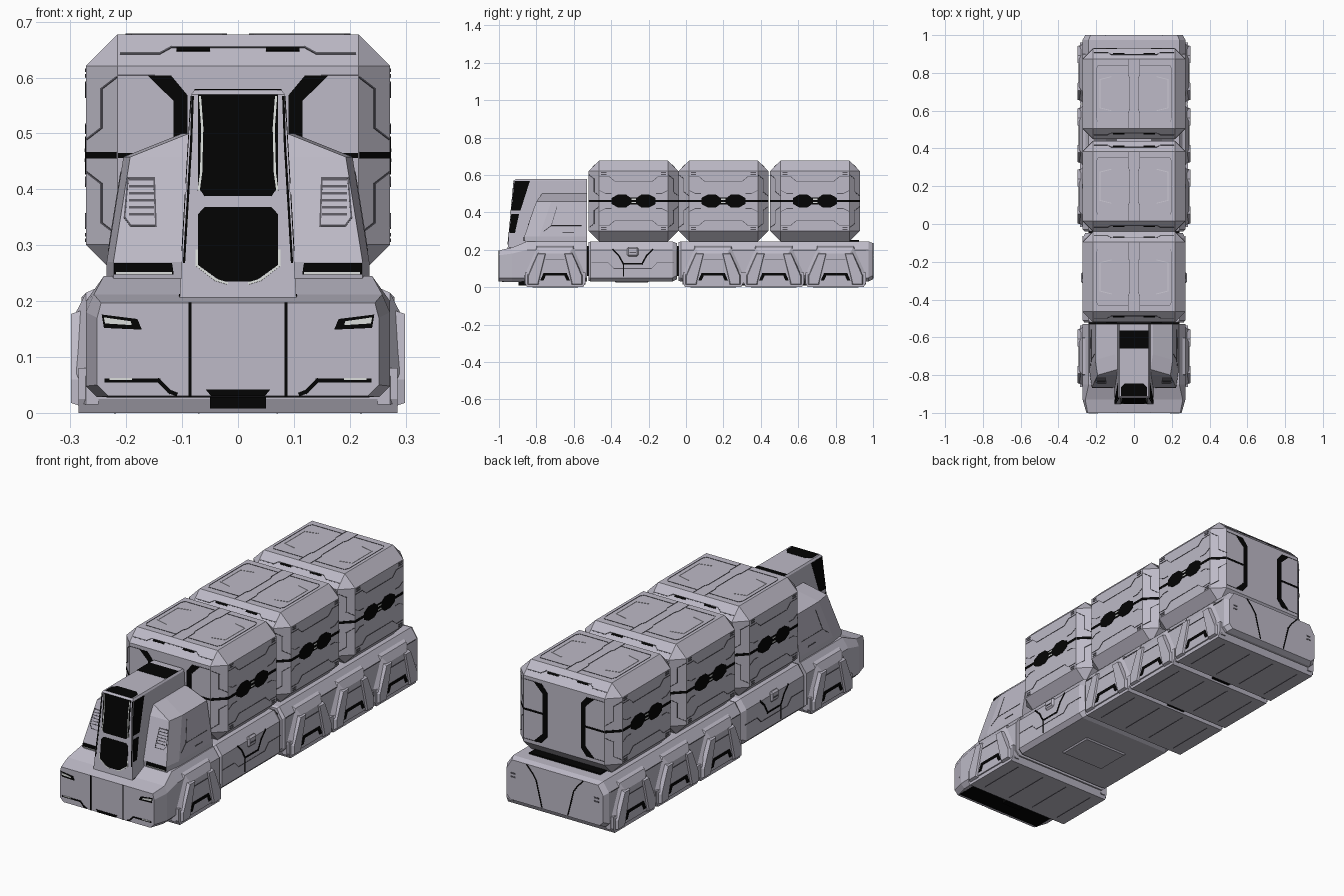
import bpy, bmesh
from mathutils import Vector

if "Cube" in bpy.data.objects:
    bpy.data.objects.remove(bpy.data.objects["Cube"])


def material(name, r, g, b):
    m = bpy.data.materials.new(name)
    m.use_nodes = True
    m.diffuse_color = (r, g, b, 1)
    bsdf = m.node_tree.nodes["Principled BSDF"]
    bsdf.inputs["Base Color"].default_value = (r, g, b, 1)
    bsdf.inputs["Roughness"].default_value = 0.7
    return m


GREY = material("hull grey", 0.51, 0.49, 0.57)
SEAM = material("seam dark grey", 0.1, 0.096, 0.115)
BLACK = material("glass black", 0.001, 0.001, 0.001)
PALE = material("pale trim", 0.72, 0.74, 0.72)
MARK = material("light grey marking", 0.62, 0.6, 0.67)


def finish(name, bm, mat, mirror=False):
    bmesh.ops.recalc_face_normals(bm, faces=bm.faces)
    me = bpy.data.meshes.new(name)
    bm.to_mesh(me)
    bm.free()
    me.materials.append(mat)
    ob = bpy.data.objects.new(name, me)
    bpy.context.collection.objects.link(ob)
    if mirror:
        ob.modifiers.new("mirror", 'MIRROR').use_mirror_merge = False
    return ob


def loft(bm, rings):
    """Skin a stack of equal point rings and cap both ends."""
    vs = [[bm.verts.new(p) for p in r] for r in rings]
    n = len(vs[0])
    for a, b in zip(vs, vs[1:]):
        for i in range(n):
            j = (i + 1) % n
            bm.faces.new((a[i], a[j], b[j], b[i]))
    bm.faces.new(vs[0][::-1])
    bm.faces.new(vs[-1])


def solid(name, rings, mat, mirror=False):
    bm = bmesh.new()
    loft(bm, rings)
    return finish(name, bm, mat, mirror)


def block(name, x, y, z, mat, bevel=0.0, mirror=False):
    ring = [(x[0], y[0]), (x[1], y[0]), (x[1], y[1]), (x[0], y[1])]
    ob = solid(name, [[(a, b, h) for a, b in ring] for h in z], mat, mirror)
    if bevel:
        mod = ob.modifiers.new("chamfer", 'BEVEL')
        mod.width, mod.segments = bevel, 1


def plates(name, frame, polys, mat, mirror=True, t=0.0015):
    """Thin plates drawn as 2D polygons in a frame (origin, u, v)."""
    o, u, v = map(Vector, frame)
    n = u.cross(v).normalized() * t
    bm = bmesh.new()
    for poly in polys:
        pts = [o + u * a + v * b for a, b in poly]
        loft(bm, [[p - n for p in pts], [p + n for p in pts]])
    finish(name, bm, mat, mirror)


def stroke(pts, w=0.006):
    """Quads following a 2D polyline."""
    out = []
    for a, b in zip(pts, pts[1:]):
        a, b = Vector(a), Vector(b)
        d = (b - a).normalized() * w / 2
        s = Vector((-d.y, d.x))
        out.append([a - d + s, a - d - s, b + d - s, b + d + s])
    return out


def rect(a0, a1, b0, b1):
    return [(a0, b0), (a1, b0), (a1, b1), (a0, b1)]


def section(y, w, wt, z0, zs, z1):
    half = [(w - 0.02, z0), (w, z0 + 0.02), (w, zs), (wt, z1)]
    pts = half + [(-a, b) for a, b in reversed(half)]
    return [(a, y, b) for a, b in pts]


X, Y, Z = (1, 0, 0), (0, 1, 0), (0, 0, 1)


def side(x, y=0): return ((x, y, 0), Y, Z)
def front(y): return ((0, y, 0), X, Z)
def back(y): return ((0, y, 0), (-1, 0, 0), Z)
def top(z, y=0): return ((0, y, z), X, Y)


# Chassis: nose, middle and rear modules around a dark core
solid("nose_chassis", [section(-1.0, .252, .245, .03, .17, .197),
                       section(-.93, .272, .258, .028, .18, .212),
                       section(-.85, .272, .24, .03, .2, .245),
                       section(-.53, .272, .24, .03, .2, .245)], GREY)
for name, y0, y1 in (("middle_chassis", -.522, -.048), ("rear_chassis", -.04, 1.0)):
    solid(name, [section(y0, .262, .235, .035, .195, .24),
                 section(y0 + .012, .272, .24, .03, .2, .245),
                 section(y1 - .025, .272, .24, .03, .2, .245),
                 section(y1, .258, .23, .042, .19, .235)], GREY)
block("chassis_core", (-.24, .24), (-.6, .05), (.06, .22), BLACK)
block("rear_deck_strip", (-.19, .19), (.87, .925), (.235, .252), BLACK)
block("belly_hatch", (-.12, .12), (-.38, -.2), (.024, .04), GREY, .006)

# Chassis seams
plates("middle_side_seams", side(.272, -.285),
       stroke([(-.105, .2), (-.075, .17), (-.05, .125), (.05, .125), (.075, .17), (.105, .2)], .008)
       + stroke([(-.05, .125), (-.05, .06)], .005), BLACK)
plates("middle_side_thin_seams", side(.272, -.285),
       stroke([(-.22, .13), (-.13, .13), (-.1, .1), (-.05, .1)], .003)
       + stroke([(.22, .13), (.13, .13), (.1, .1), (-.05, .1)], .003), SEAM)
block("middle_side_handle", (.26, .28), (-.315, -.255), (.165, .215), GREY, .008, True)
plates("middle_handle_slot", side(.28, -.285), [rect(-.018, .018, .183, .189)], SEAM)
plates("rear_side_seam", side(.272), stroke([(-.02, .198), (.96, .198)], .004), SEAM)
plates("rear_end_seams", back(1.0),
       stroke([(.15, .232), (.12, .2), (.1, .17), (.085, .11), (.07, .05)]), BLACK)
plates("rear_end_lamps", back(1.0), [rect(.21, .235, .15, .157), rect(.21, .235, .167, .174)], SEAM)

# Wheel pods: full-width skids with sloped outer housings
for i, c in enumerate((-.70, .145, .47, .80)):
    pod = "pod_%d" % (i + 1)

    def ring(x, bot, up, z0, z1):
        return [(x, c - bot, z0), (x, c + bot, z0), (x, c + bot, z0 + .05),
                (x, c + up, z1), (x, c - up, z1), (x, c - bot, z0 + .05)]
    solid(pod + "_skid", [[(x, c + a, z) for a, z in
          ((-.15, 0), (.15, 0), (.162, .025), (.162, .08), (-.162, .08), (-.162, .025))]
          for x in (-.285, .285)], GREY)
    solid(pod + "_housing", [ring(.25, .163, .10, .015, .225), ring(.272, .163, .095, .015, .215),
                             ring(.29, .14, .075, .02, .18)], GREY, True)
    for s in (-1, 1):
        solid(pod + "_strut", [[(x, c + s * a, z) for a, z in
              ((.085 + k, .01 + k), (.15 - k, .01 + k), (.15 - k, .06), (.092, .185 - k), (.045 + k, .185 - k))]
              for x, k in ((.275, 0), (.299, .008))], GREY, True)
    plates(pod + "_slot", side(.291, c), [[(-.08, .035), (-.062, .035), (-.05, .062), (.05, .062),
           (.062, .035), (.08, .035), (.062, .076), (-.062, .076)]], BLACK)
    plates(pod + "_seams", side(.291, c), stroke([(-.05, .15), (.05, .15)], .003), SEAM)
    plates(pod + "_skid_seams", top(0, c), stroke([(.07, -.12), (.07, .12)], .003)
           + stroke([(.22, -.12), (.22, .12)], .003), SEAM)
for y in (-.86, .3075, .635):
    block("belly_clamp", (-.05, .05), (y - .035, y + .035), (.008, .05), BLACK)
plates("nose_underside", top(.029), [rect(-.235, .235, -.985, -.87)], BLACK, False)

# Nose details
plates("nose_seams", front(-1.0), stroke([(.086, .032), (.086, .195)], .005)
       + stroke([(.112, .034), (.122, .038), (.142, .058), (.235, .058)], .007), BLACK)
plates("nose_lower_trim", front(-1.001), [rect(.19, .23, .0585, .0625)], PALE)
plates("nose_intake", front(-1.0), [[(-.048, .03), (.048, .03), (.058, .042), (-.058, .042)]], BLACK, False)
plates("headlight_housing", front(-1.0),
       [[(.172, .149), (.24, .152), (.244, .176), (.18, .168)]], BLACK)
plates("headlight", front(-1.001), [[(.19, .157), (.238, .16), (.24, .171), (.192, .164)]], PALE)
plates("hood_seam", front(-.998), [rect(.09, .24, .191, .195)], BLACK)
plates("nose_side_mark", side(.265), [rect(-.95, -.91, .09, .1)], SEAM)


# Cab shoulders, sloping up to the central tower
def plan(z, w, yf, cx=.012, cy=.08):
    half = [(w, -.53), (w, yf + cy), (w - cx, yf)]
    return [(a, b, z) for a, b in half + [(-a, b) for a, b in reversed(half)]]


solid("cab_shoulders", [plan(.235, .235, -.86), plan(.27, .235, -.865),
                        plan(.458, .205, -.80), plan(.5, .1, -.77)], GREY)
slope = ((0, -.96, 0), X, (0, .351, 1))
plates("shoulder_grille", slope, [rect(.15, .195, .353 + k * .0125, .357 + k * .0125) for k in range(6)]
       + stroke([(.15, .335), (.192, .335), (.203, .35), (.197, .42), (.15, .42), (.147, .335)], .003), SEAM)
plates("shoulder_intake", front(-.866), [[(.115, .248), (.222, .248), (.222, .268), (.118, .268)]], BLACK)
plates("shoulder_intake_trim", front(-.867), [rect(.118, .218, .248, .252)], PALE)
shoulder = ((.278, 0, 0), Y, (-.16, 0, 1))
plates("shoulder_side_seams", shoulder, stroke([(-.76, .3), (-.72, .33), (-.56, .33)], .003)
       + stroke([(-.72, .33), (-.69, .43)], .003) + [rect(-.66, -.6, .29, .295)], SEAM)

# Central tower with glazing
solid("cab_tower", [[(-w, -.53, z), (w, -.53, z), (w, yf, z), (-w, yf, z)] for z, w, yf in
                    ((.195, .105, -.955), (.57, .0835, -.92), (.578, .078, -.912))], GREY)
face = ((0, -.9737, 0), X, (0, .0933, 1))
cheek = ((.1167, 0, 0), Y, (-.0587, 0, 1))
plates("upper_windscreen", face, [[(-.06, .388), (.06, .388), (.072, .405), (.072, .57),
       (-.072, .57), (-.072, .405)]], BLACK, False)
plates("lower_windscreen", face, [[(-.03, .235), (.03, .235), (.072, .265), (.072, .355), (.06, .368),
       (-.06, .368), (-.072, .355), (-.072, .265)]], BLACK, False)
plates("windscreen_trim", face, stroke([(.07, .4), (.066, .43), (.064, .51), (.068, .565)], .004)
       + stroke([(.02, .232), (.04, .238), (.074, .264), (.074, .29)], .004), PALE, t=.002)
plates("tower_edge_seams", face, stroke([(.0965, .27), (.084, .48), (.081, .565)], .004), BLACK)
plates("side_windows", cheek, [[(-.934, .41), (-.885, .41), (-.835, .567), (-.917, .567)],
       [(-.945, .29), (-.915, .29), (-.892, .392), (-.934, .392)]], BLACK)
plates("tower_base_seam", cheek, stroke([(-.945, .21), (-.86, .21)], .005), BLACK)
plates("tower_roof_glass", top(.578), [[(-.07, -.911), (.07, -.911), (.07, -.865), (.05, -.845),
       (-.05, -.845), (-.07, -.865)], rect(-.078, .078, -.66, -.565)], BLACK, False)

# Cargo containers
for i, c in enumerate((-.28, .20, .69)):
    name = "container_%d" % (i + 1)
    block(name, (-.272, .272), (c - .24, c + .24), (.245, .677), GREY, .056)
    flank = side(.272, c)
    plates(name + "_band", flank, [rect(-.184, .184, .455, .467)]
           + [[(s * .015, .445), (s * .04, .427), (s * .085, .427), (s * .118, .445),
               (s * .118, .477), (s * .085, .495), (s * .04, .495), (s * .015, .477)] for s in (-1, 1)]
           + [rect(-.03, .03, .442, .48)], BLACK)
    plates(name + "_latch_trim", side(.273, c),
           [rect(-.012, .012, .449, .455), rect(-.012, .012, .467, .473)], PALE)
    seams = []
    for s in (-1, 1):
        def z(h): return .461 + s * h
        seams += stroke([(-.18, z(.13)), (-.13, z(.13)), (-.1, z(.105)), (.1, z(.105)),
                         (.13, z(.13)), (.18, z(.13))], .003)
        for t in (-1, 1):
            seams += stroke([(t * .18, z(.055)), (t * .15, z(.04)), (t * .12, z(.04))], .003)
            seams += [rect(t * .16 - .014, t * .16 + .014, z(k) - .003, z(k) + .003) for k in (.142, .152)]
    plates(name + "_side_seams", flank, seams, SEAM)
    # End brackets, corner bands and roof edges
    for s, end in ((-1, front), (1, back)):
        m = -s
        plates(name + "_end_brackets", end(c + s * .24),
               [[(m * a, .461 + t * b) for a, b in
                 ((.162, .143), (.12, .143), (.09, .107), (.09, 0), (.115, 0), (.115, .097))]
                for t in (-1, 1)]
               + [rect(*sorted((m * .115, m * .215)), .456, .465)], BLACK)
        plates(name + "_end_seams", end(c + s * .24),
               stroke([(m * .15, .604), (m * .213, .604)], .003)
               + stroke([(m * .15, .318), (m * .213, .318)], .003), SEAM)
        corner = ((.244, c + s * .212, 0), (-s, 1, 0), Z)
        plates(name + "_corner_band", corner, [rect(-.027, .027, .455, .467)], BLACK)
        plates(name + "_corner_seams", corner, stroke([(-.026, .60), (0, .58), (0, .51), (.026, .49)], .003)
               + stroke([(-.026, .32), (0, .34), (0, .41), (.026, .43)], .003), SEAM)
        ridge = ((0, c + s * .212, .649), (-s, 0, 0), (0, -s, 1))
        plates(name + "_roof_slots", ridge, [rect(*sorted((m * .05, m * .11)), -.002, .005)], BLACK)
        plates(name + "_roof_edge_seam", ridge, stroke([(0, .005), (m * .12, .005), (m * .14, -.006),
               (m * .21, -.006)], .003), SEAM)
    plates(name + "_roof_seams", top(.677, c),
           stroke([(.03, -.18), (.03, -.1), (.022, -.08), (.022, .08), (.03, .1), (.03, .18)], .003)
           + stroke([(.03, .15), (.19, .15), (.2, .13), (.2, -.13), (.19, -.15), (.03, -.15)], .002), SEAM)
    plates(name + "_roof_marks", top(.677, c),
           stroke([(.12, .09), (.18, .075), (.18, -.075), (.12, -.09)], .004), MARK)
